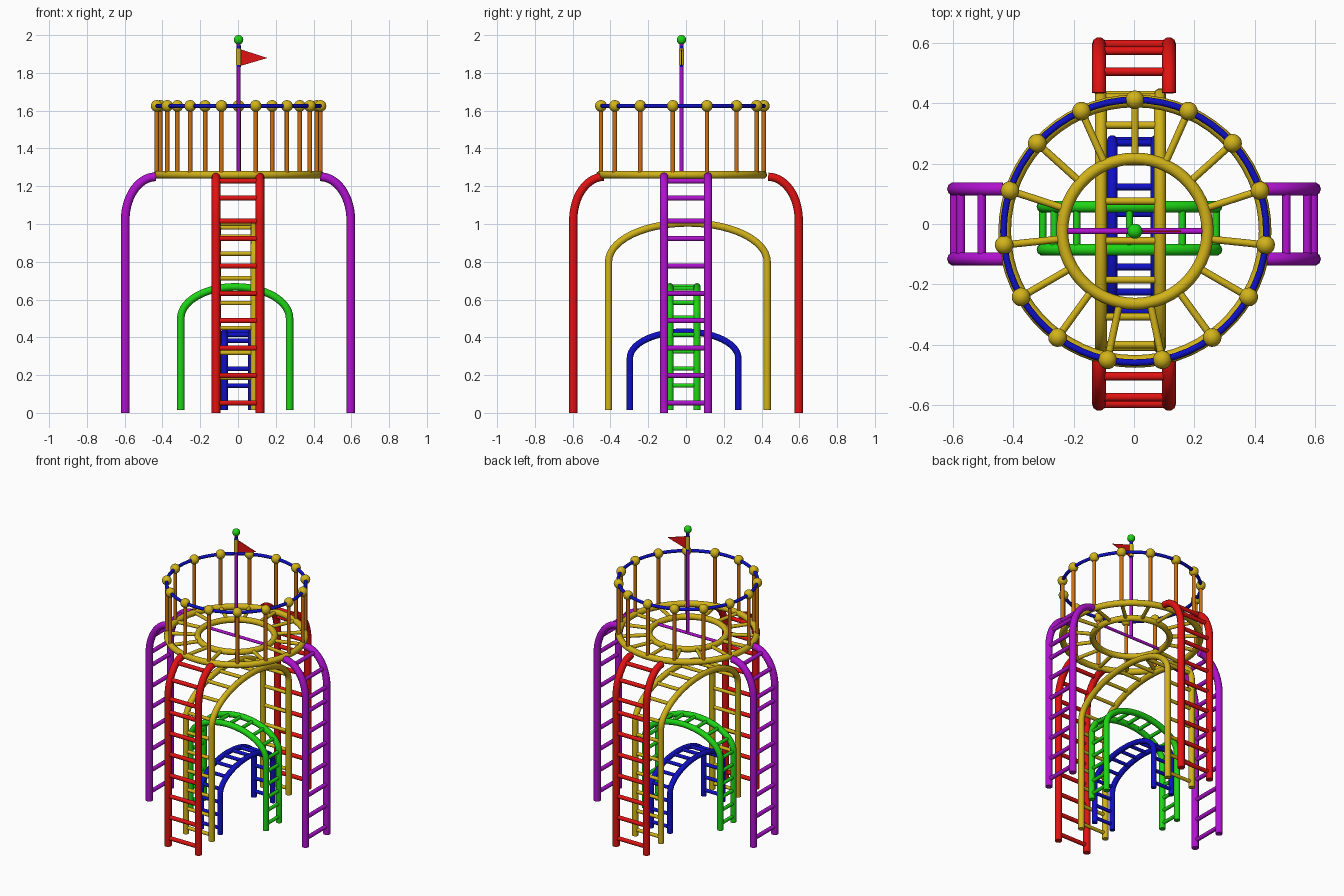
import bpy, bmesh, math
from mathutils import Vector

cube = bpy.data.objects.get("Cube")
if cube:
    bpy.data.objects.remove(cube, do_unlink=True)


def material(name, rgb):
    m = bpy.data.materials.new(name)
    m.use_nodes = True
    color = (*rgb, 1)
    m.diffuse_color = color
    m.node_tree.nodes["Principled BSDF"].inputs["Base Color"].default_value = color
    return m


red = material("red paint", (0.75, 0.006, 0.006))
purple = material("purple paint", (0.43, 0.006, 0.62))
yellow = material("yellow paint", (0.64, 0.45, 0.01))
green = material("green paint", (0.013, 0.66, 0.008))
blue = material("blue paint", (0.005, 0.005, 0.56))
orange = material("orange paint", (0.62, 0.17, 0.006))


def add_mesh(name, mesh, mat):
    """Link a mesh as a smooth shaded object of one colour."""
    mesh.materials.clear()
    mesh.materials.append(mat)
    ob = bpy.data.objects.new(name, mesh)
    bpy.context.collection.objects.link(ob)
    bpy.ops.object.select_all(action='DESELECT')
    bpy.context.view_layer.objects.active = ob
    ob.select_set(True)
    bpy.ops.object.shade_smooth_by_angle(angle=math.radians(40))
    return ob


def tubes(name, paths, radius, mat, closed=False):
    """Sweep a round section along each path."""
    curve = bpy.data.curves.new(name, 'CURVE')
    curve.dimensions = '3D'
    curve.bevel_depth = radius
    curve.bevel_resolution = 3
    curve.use_fill_caps = True
    for path in paths:
        spline = curve.splines.new('POLY')
        spline.points.add(len(path) - 1)
        for point, co in zip(spline.points, path):
            point.co = (*co, 1)
        spline.use_cyclic_u = closed
    temp = bpy.data.objects.new(name + " path", curve)
    bpy.context.collection.objects.link(temp)
    graph = bpy.context.evaluated_depsgraph_get()
    mesh = bpy.data.meshes.new_from_object(temp.evaluated_get(graph))
    bpy.data.objects.remove(temp, do_unlink=True)
    return add_mesh(name, mesh, mat)


def balls(name, centres, radius, mat):
    bm = bmesh.new()
    for c in centres:
        new = bmesh.ops.create_uvsphere(bm, u_segments=20, v_segments=12, radius=radius)
        bmesh.ops.translate(bm, verts=new["verts"], vec=c)
    mesh = bpy.data.meshes.new(name)
    bm.to_mesh(mesh)
    bm.free()
    return add_mesh(name, mesh, mat)


def along(path, distance):
    """Point at a given length along a path."""
    for a, b in zip(path, path[1:]):
        step = (b - a).length
        if distance <= step:
            return a.lerp(b, distance / step)
        distance -= step
    return path[-1]


def ladder(name, path, sides, axis, distances, radius, rung_radius, mat):
    """Two rails following a (run, height) path, joined by rungs."""
    def place(p, side):
        return (p.x, side, p.y) if axis == 'x' else (side, p.x, p.y)
    tubes(name + "_rails", [[place(p, s) for p in path] for s in sides], radius, mat)
    rungs = [[place(along(path, d), s) for s in sides] for d in distances]
    tubes(name + "_rungs", rungs, rung_radius, mat)


# Four outer ladders that bend in to the deck
STEPS = 14
outer_rungs = [0.053 + 0.145 * k for k in range(7)] + [1.015, 1.14, 1.255]
for name, axis, sign, mat in (("front_ladder", 'y', -1, red), ("back_ladder", 'y', 1, red),
                              ("left_ladder", 'x', 1, purple), ("right_ladder", 'x', -1, purple)):
    path = [Vector((sign * 0.597, 0))]
    for i in range(STEPS + 1):
        t = math.pi / 2 * i / STEPS
        path.append(Vector((sign * (0.435 + 0.162 * math.cos(t)), 1.02 + 0.23 * math.sin(t))))
    ladder(name, path, (-0.116, 0.116), axis, outer_rungs, 0.023, 0.014, mat)


# Three nested climbing arches
def arch(name, axis, centre, half, spring, rise, sides, count, radius, mat):
    path = [Vector((centre - half, 0.015))]
    for i in range(2 * STEPS + 1):
        t = math.pi * (1 - i / (2 * STEPS))
        path.append(Vector((centre + half * math.cos(t), spring + rise * math.sin(t))))
    path.append(Vector((centre + half, 0.015)))
    length = sum((b - a).length for a, b in zip(path, path[1:]))
    gap = (length - 0.08) / (count - 1)
    ladder(name, path, sides, axis, [0.04 + gap * k for k in range(count)],
           radius, 0.012, mat)


arch("large_arch", 'y', 0.01, 0.42, 0.8, 0.205, (-0.11, 0.086), 20, 0.02, yellow)
arch("middle_arch", 'x', -0.015, 0.288, 0.5, 0.167, (-0.085, 0.058), 19, 0.02, green)
arch("small_arch", 'y', -0.01, 0.287, 0.29, 0.14, (-0.072, 0.072), 14, 0.018, blue)

# Round deck: two rings and radial spokes
CX, CY = 0.003, -0.024
DECK, RAIL, COUNT = 1.26, 1.625, 15


def polar(r, angle, z):
    return Vector((CX + r * math.cos(angle), CY + r * math.sin(angle), z))


def ring(name, r, z, radius, mat):
    path = [polar(r, math.tau * i / 60, z) for i in range(60)]
    return tubes(name, [path], radius, mat, closed=True)


angles = [math.pi / 2 + math.tau * i / COUNT for i in range(COUNT)]
ring("deck_outer_ring", 0.432, DECK, 0.021, yellow)
ring("deck_inner_ring", 0.241, DECK, 0.02, yellow)
tubes("deck_spokes", [[polar(0.241, a, DECK), polar(0.432, a, DECK)] for a in angles],
      0.012, yellow)

# Railing: posts, hand rail and ball caps
tubes("railing_posts", [[polar(0.436, a, DECK), polar(0.436, a, RAIL)] for a in angles],
      0.012, orange)
ring("hand_rail", 0.436, RAIL, 0.011, blue)
balls("railing_balls", [polar(0.436, a, RAIL) for a in angles], 0.031, yellow)

# Flagpole on a crossbar
tubes("crossbar", [[(CX - 0.235, CY, DECK), (CX + 0.235, CY, DECK)]], 0.01, purple)
tubes("flagpole", [[(CX, CY, DECK), (CX, CY, 1.96)]], 0.01, purple)
tubes("flag_collars", [[(CX, CY, 1.927), (CX, CY, 1.945)],
                       [(CX, CY, 1.83), (CX, CY, 1.845)]], 0.012, blue)
tubes("flag_sleeve", [[(CX, CY, 1.842), (CX, CY, 1.928)]], 0.014, yellow)
balls("pole_finial", [(CX, CY, 1.975)], 0.025, green)

# Pennant
bm = bmesh.new()
corners = [bm.verts.new((x, CY - 0.002, z)) for x, z in
           ((0.01, 1.836), (0.156, 1.879), (0.01, 1.926))]
face = bm.faces.new(corners)
extruded = bmesh.ops.extrude_face_region(bm, geom=[face], use_keep_orig=True)
moved = [v for v in extruded["geom"] if isinstance(v, bmesh.types.BMVert)]
bmesh.ops.translate(bm, verts=moved, vec=(0, 0.004, 0))
bmesh.ops.recalc_face_normals(bm, faces=bm.faces)
flag = bpy.data.meshes.new("pennant")
bm.to_mesh(flag)
bm.free()
add_mesh("pennant", flag, red)
